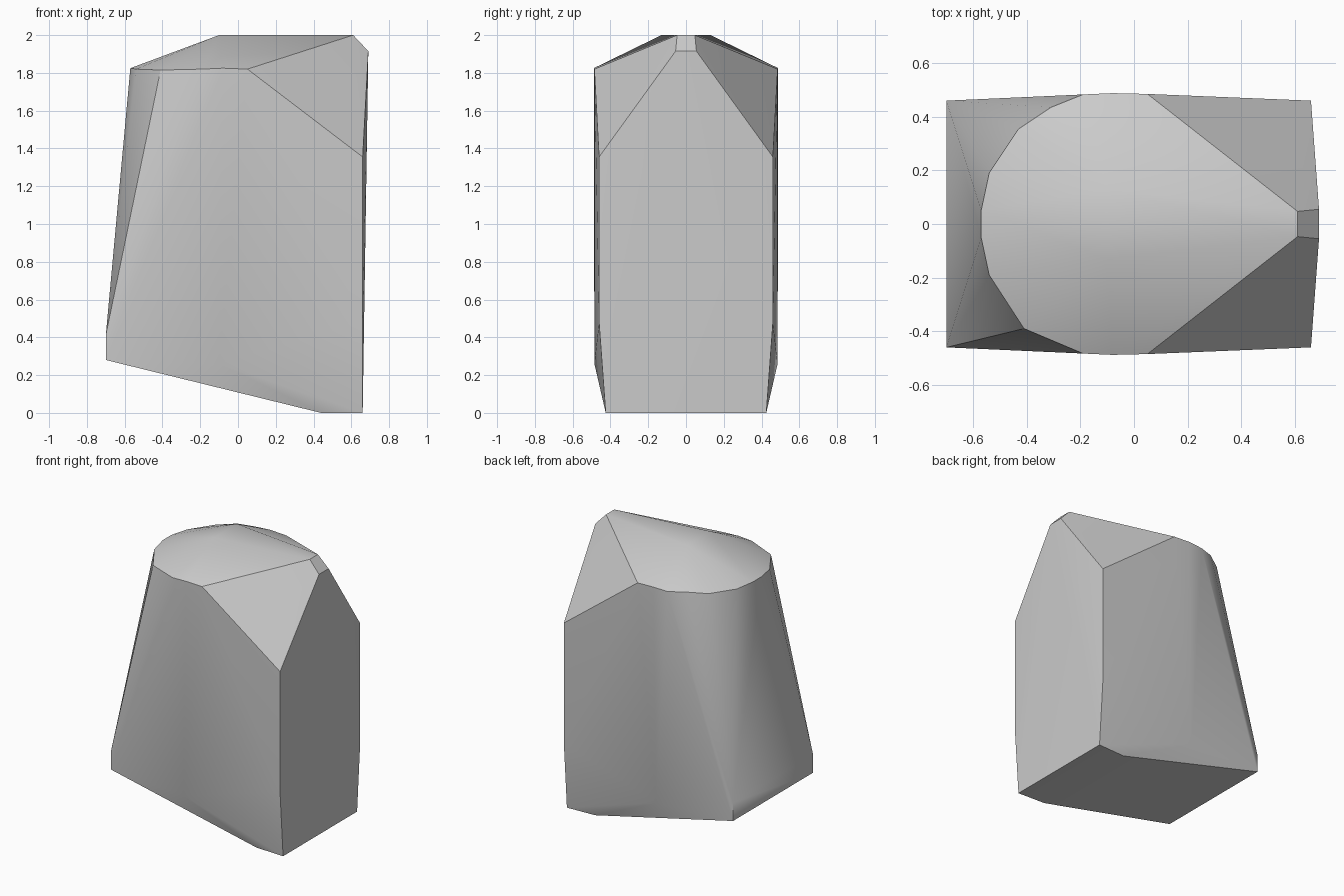
import bpy
import bmesh
import math

cube = bpy.data.objects.get("Cube")
if cube:
    bpy.data.objects.remove(cube, do_unlink=True)

grey = bpy.data.materials.new("stone grey")
grey.use_nodes = True
colour = (0.6, 0.6, 0.6, 1)
grey.diffuse_color = colour
grey.node_tree.nodes["Principled BSDF"].inputs["Base Color"].default_value = colour

# Corner points that are mirrored front to back
mirrored = [
    (0.66, 0.425, 0), (0.44, 0.415, 0),                   # foot
    (-0.70, 0.46, 0.28), (-0.70, 0.46, 0.41),             # blunt lower edge
    (-0.10, 0.485, 0.26),                                 # side bulge
    (0.66, 0.46, 0.48), (0.66, 0.46, 1.355),              # upright corners
    (0.69, 0.055, 1.915), (0.61, 0.047, 2), (-0.10, 0.13, 2),  # peak and ridge
    (0.05, 0.485, 1.82), (-0.08, 0.488, 1.825), (-0.19, 0.483, 1.82),  # rim
    (-0.54, 0.19, 1.82), (-0.57, 0.05, 1.825),
]
# Rim points that differ between the two sides
single = [(-0.41, -0.39, 1.815), (-0.31, 0.435, 1.83), (-0.43, 0.355, 1.82)]

# The block is the hull stretched over its corners
bm = bmesh.new()
for x, y, z in mirrored:
    for side in (-1, 1):
        bm.verts.new((x, y * side, z))
for p in single:
    bm.verts.new(p)
hull = bmesh.ops.convex_hull(bm, input=bm.verts)
loose = [v for v in bm.verts if not v.link_faces]
bmesh.ops.delete(bm, geom=loose, context="VERTS")
bmesh.ops.dissolve_limit(bm, angle_limit=math.radians(0.5),
                         verts=bm.verts, edges=bm.edges)
bmesh.ops.recalc_face_normals(bm, faces=bm.faces)
mesh = bpy.data.meshes.new("stone_block")
bm.to_mesh(mesh)
bm.free()

block = bpy.data.objects.new("stone_block", mesh)
bpy.context.collection.objects.link(block)
mesh.materials.append(grey)

# Soft shading with the strong edges kept crisp
bpy.ops.object.select_all(action="DESELECT")
block.select_set(True)
bpy.context.view_layer.objects.active = block
bpy.ops.object.shade_smooth_by_angle(angle=math.radians(30))
